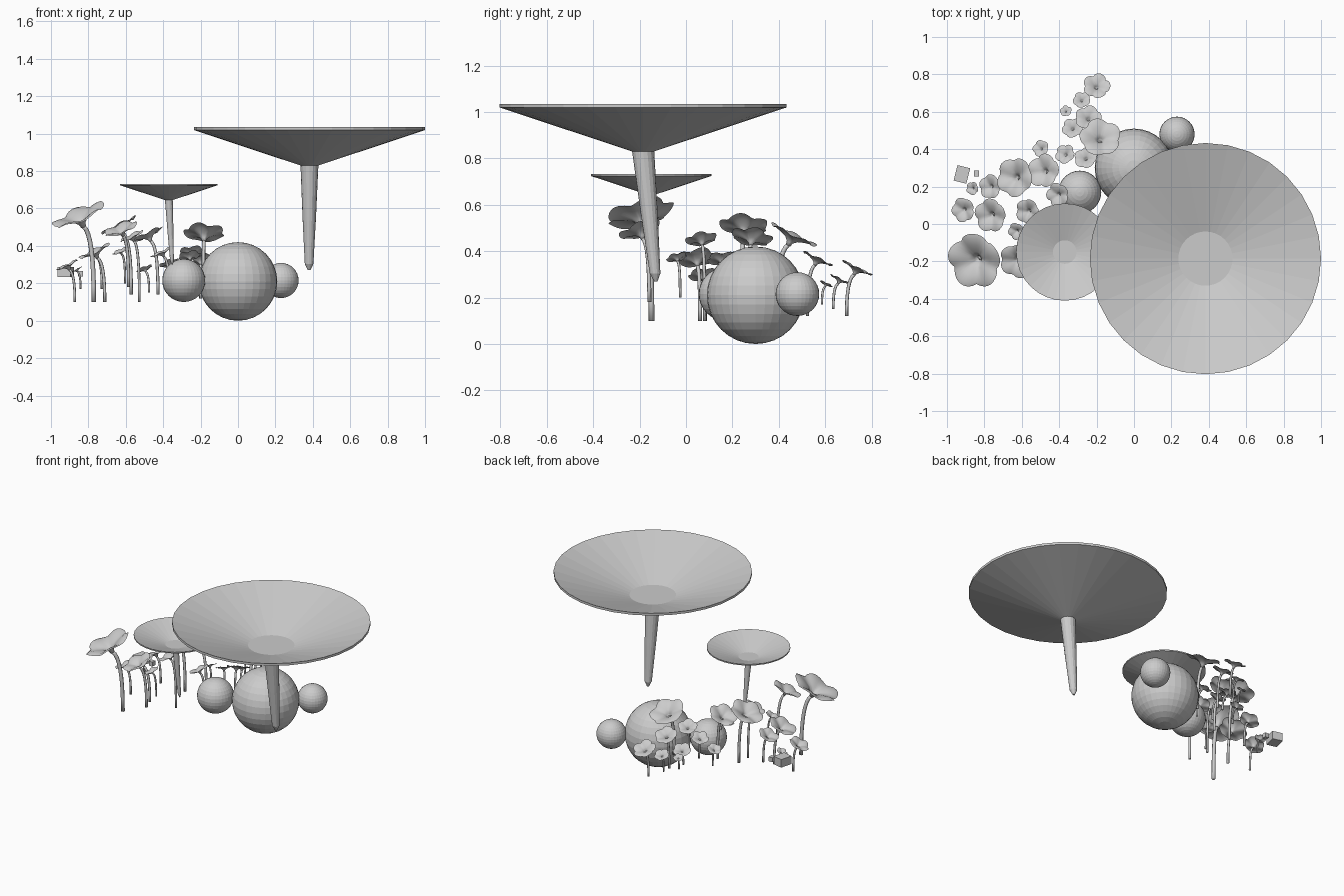
import bpy, bmesh, math
from mathutils import Vector, Matrix

if "Cube" in bpy.data.objects:
    bpy.data.objects.remove(bpy.data.objects["Cube"])

grey = bpy.data.materials.new("plain grey")
grey.diffuse_color = (0.6, 0.6, 0.6, 1)
grey.use_nodes = True
grey.node_tree.nodes["Principled BSDF"].inputs["Base Color"].default_value = grey.diffuse_color


def finish(name, bm, smooth=False):
    me = bpy.data.meshes.new(name)
    bmesh.ops.recalc_face_normals(bm, faces=bm.faces)
    for f in bm.faces:
        f.smooth = smooth
    bm.to_mesh(me)
    bm.free()
    ob = bpy.data.objects.new(name, me)
    bpy.context.collection.objects.link(ob)
    me.materials.append(grey)
    return ob


def skin(bm, rings, cap_start=True, cap_end=True):
    """Join successive rings of points into a surface."""
    vs = [[bm.verts.new(p) for p in r] for r in rings]
    n = len(vs[0])
    for a, b in zip(vs, vs[1:]):
        for i in range(n):
            j = (i + 1) % n
            bm.faces.new((a[i], a[j], b[j], b[i]))
    if cap_start:
        bm.faces.new(vs[0])
    if cap_end:
        bm.faces.new(vs[-1])


def ring(c, r, n, rot=Matrix.Identity(3)):
    c = Vector(c)
    return [c + rot @ Vector((r * math.cos(2 * math.pi * i / n),
                              r * math.sin(2 * math.pi * i / n), 0)) for i in range(n)]


# round boulders
for name, loc, r in (("large_ball", (0, 0.3, 0.21), 0.21),
                     ("left_ball", (-0.29, 0.17, 0.215), 0.115),
                     ("right_ball", (0.23, 0.48, 0.215), 0.094)):
    bm = bmesh.new()
    bmesh.ops.create_uvsphere(bm, u_segments=32, v_segments=16, radius=r,
                              matrix=Matrix.Translation(loc))
    finish(name, bm)


# wide funnel dishes on tapering stalks
def dish(name, x, y, r, r_in, r_stem, z_low, z_in, z_rim, lip, tip):
    bm = bmesh.new()
    prof = [(r_stem, z_low), (r, z_rim - lip), (r, z_rim), (r_in, z_in)]
    skin(bm, [ring((x, y, z), q, 32) for q, z in prof])
    finish(name + "_dish", bm)
    bm = bmesh.new()
    top = Vector((x, y, z_low + 0.005))
    tip = Vector(tip)
    steps = [(0, 1), (0.5, 0.75), (0.94, 0.48), (1, 0.15)]
    skin(bm, [ring(top.lerp(tip, t), r_stem * k, 16) for t, k in steps])
    finish(name + "_stalk", bm)


dish("large", 0.382, -0.185, 0.618, 0.145, 0.048, 0.83, 0.875, 1.035, 0.016,
     (0.38, -0.13, 0.27))
dish("small", -0.37, -0.15, 0.26, 0.063, 0.021, 0.645, 0.665, 0.732, 0.008,
     (-0.352, -0.13, 0.30))


# five-petalled trumpet flowers: x, y, head height, radius, stem foot height
flowers = [
    (-0.20, 0.74, 0.33, 0.074, 0.12), (-0.28, 0.665, 0.28, 0.048, 0.15),
    (-0.365, 0.605, 0.26, 0.032, 0.17), (-0.245, 0.57, 0.37, 0.072, 0.12),
    (-0.33, 0.515, 0.27, 0.058, 0.15), (-0.18, 0.465, 0.475, 0.112, 0.15),
    (-0.26, 0.355, 0.35, 0.062, 0.15), (-0.37, 0.375, 0.31, 0.055, 0.15),
    (-0.50, 0.405, 0.28, 0.046, 0.15), (-0.485, 0.285, 0.465, 0.092, 0.14),
    (-0.64, 0.25, 0.515, 0.107, 0.14), (-0.41, 0.155, 0.37, 0.066, 0.14),
    (-0.77, 0.20, 0.37, 0.066, 0.17), (-0.865, 0.19, 0.275, 0.036, 0.17),
    (-0.915, 0.075, 0.30, 0.067, 0.10), (-0.77, 0.045, 0.375, 0.092, 0.10),
    (-0.57, 0.065, 0.455, 0.070, 0.10), (-0.63, -0.04, 0.375, 0.047, 0.20),
    (-0.855, -0.20, 0.57, 0.152, 0.10), (-0.63, -0.20, 0.495, 0.095, 0.18),
]
SEG = 40
# profile: radius, height, lobe amount (all relative to flower radius)
profile = [(0.09, -0.50, 0), (0.13, -0.36, 0.1), (0.30, -0.21, 0.25),
           (0.58, -0.09, 0.12), (0.85, -0.01, 0.12), (1.0, -0.03, 0.19)]


def flower(i, x, y, z, r, foot):
    out = Vector((x + 0.2, y - 0.2, 0)).normalized()
    axis = (Vector((0, 0, 1)) + out * 0.5).normalized()
    rot = Vector((0, 0, 1)).rotation_difference(axis).to_matrix()
    head = Vector((x, y, z))
    bm = bmesh.new()
    rings = []
    for q, h, lobe in profile:
        pts = []
        for s in range(SEG):
            a = 2 * math.pi * s / SEG
            dip = 1 - abs(math.cos(2.5 * a + i)) ** 0.6
            wave = 0.05 * q * math.sin(5 * a + 2 * i + 1)
            k = r * q * (1 - lobe * dip)
            pts.append(head + rot @ Vector((k * math.cos(a), k * math.sin(a),
                                            r * (h + wave - 0.05 * q * dip))))
        rings.append(pts)
    skin(bm, rings, True, False)
    finish("flower_head_%02d" % i, bm, True)

    # curved stem, upright at the foot and bending into the flower
    base = head - axis * r * 0.48
    root = head - out * r * 0.65
    root.z = foot
    mid = Vector((root.x, root.y, base.z - 0.25 * r))
    bm = bmesh.new()
    rings = []
    for s in range(9):
        t = s / 8
        p = root * (1 - t) ** 2 + mid * 2 * t * (1 - t) + base * t * t
        d = (mid - root) * (1 - t) + (base - mid) * t
        m = Vector((0, 0, 1)).rotation_difference(d).to_matrix()
        rings.append(ring(p, 0.003 + 0.06 * r, 8, m))
    skin(bm, rings)
    finish("flower_stem_%02d" % i, bm, True)


for i, f in enumerate(flowers):
    flower(i, *f)

# small loose blocks
for name, loc, size, turn in (("block", (-0.92, 0.265, 0.26), (0.07, 0.085, 0.055), 0.25),
                              ("small_block", (-0.842, 0.27, 0.25), (0.028, 0.03, 0.03), 0)):
    bm = bmesh.new()
    bmesh.ops.create_cube(bm, size=1, matrix=Matrix.Translation(loc) @
                          Matrix.Rotation(-turn, 4, 'Z') @ Matrix.Diagonal((*size, 1)))
    finish(name, bm)
